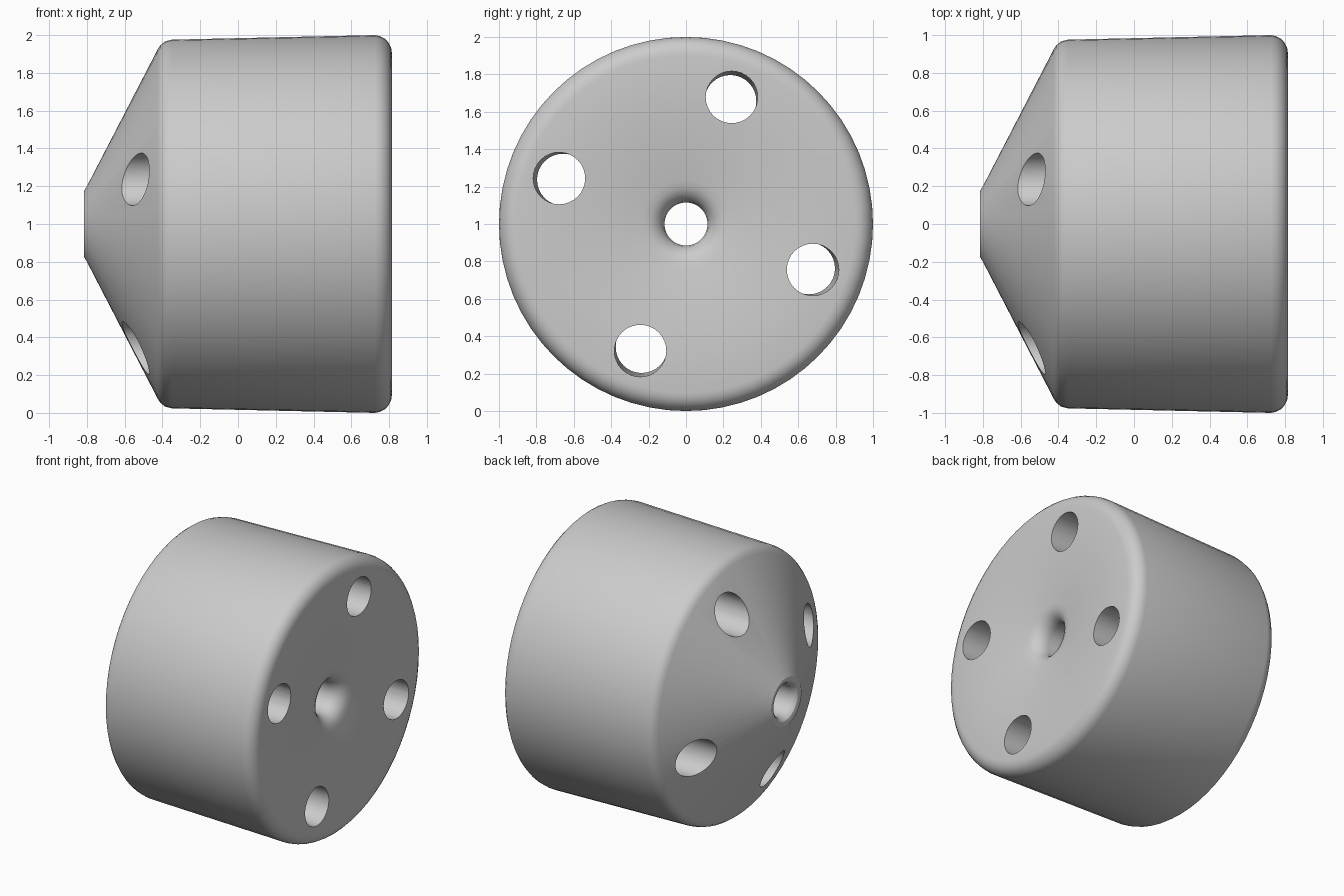
import bpy, bmesh
from math import pi, cos, sin, atan2
from mathutils import Vector, Matrix

if "Cube" in bpy.data.objects:
    bpy.data.objects.remove(bpy.data.objects["Cube"])

SEGMENTS = 64


def arc(cx, cr, rx, rr, a0, a1, steps):
    """Points (x, radius) along an elliptical corner, angles in degrees."""
    pts = []
    for i in range(steps + 1):
        a = (a0 + (a1 - a0) * i / steps) * pi / 180
        pts.append((cx + rx * cos(a), cr + rr * sin(a)))
    return pts


def revolve_x(name, profile):
    """Revolve a closed (x, radius) loop around the x axis at z = 1."""
    bm = bmesh.new()
    rings = []
    for i in range(SEGMENTS):
        a = 2 * pi * i / SEGMENTS
        rings.append([bm.verts.new((x, r * cos(a), 1 + r * sin(a))) for x, r in profile])
    n = len(profile)
    for i in range(SEGMENTS):
        a, b = rings[i], rings[(i + 1) % SEGMENTS]
        for j in range(n):
            k = (j + 1) % n
            bm.faces.new((a[j], a[k], b[k], b[j]))
    bmesh.ops.recalc_face_normals(bm, faces=bm.faces)
    mesh = bpy.data.meshes.new(name)
    bm.to_mesh(mesh)
    bm.free()
    obj = bpy.data.objects.new(name, mesh)
    bpy.context.collection.objects.link(obj)
    return obj


# Body: nose lip, cone, rounded shoulder, tapered wall, rounded rim, dished face, bore
profile = [(-0.815, 0.175), (-0.80, 0.20), (-0.425, 0.925)]
profile += [(-0.41, 0.948), (-0.385, 0.967), (-0.35, 0.976)]
profile += arc(0.72, 0.905, 0.095, 0.095, 88, 0, 5)
profile += [(0.812, 0.67), (0.798, 0.48), (0.78, 0.33)]
profile += arc(0.655, 0.235, 0.11, 0.12, 0 + 20, 0, 1)[1:]
profile += arc(0.655, 0.235, 0.11, 0.12, -20, -90, 4)
profile += arc(-0.765, 0.165, 0.05, 0.05, 270, 180, 3)
body = revolve_x("body", profile)

# Four slightly inclined drillings around the centre
for i in range(4):
    a = atan2(0.68, 0.245) + i * pi / 2
    radial = Vector((0, cos(a), sin(a)))
    start = Vector((-1.0, 0, 1)) + radial * 0.69
    end = Vector((1.0, 0, 1)) + radial * 0.724
    d = end - start
    bpy.ops.mesh.primitive_cylinder_add(vertices=32, radius=0.139, depth=d.length)
    drill = bpy.context.object
    drill.name = f"drill_cutter_{i + 1}"
    drill.matrix_world = Matrix.Translation((start + end) / 2) @ d.to_track_quat('Z', 'Y').to_matrix().to_4x4()
    drill.hide_render = True
    bpy.context.view_layer.update()
    cut = body.modifiers.new("drilling", 'BOOLEAN')
    cut.operation = 'DIFFERENCE'
    cut.solver = 'EXACT'
    cut.object = drill
    with bpy.context.temp_override(object=body, active_object=body):
        bpy.ops.object.modifier_apply(modifier=cut.name)
    bpy.data.objects.remove(drill, do_unlink=True)

# Smooth shading with crisp hole edges
bpy.ops.object.select_all(action='DESELECT')
body.select_set(True)
bpy.context.view_layer.objects.active = body
bpy.ops.object.shade_smooth_by_angle(angle=pi / 6)
